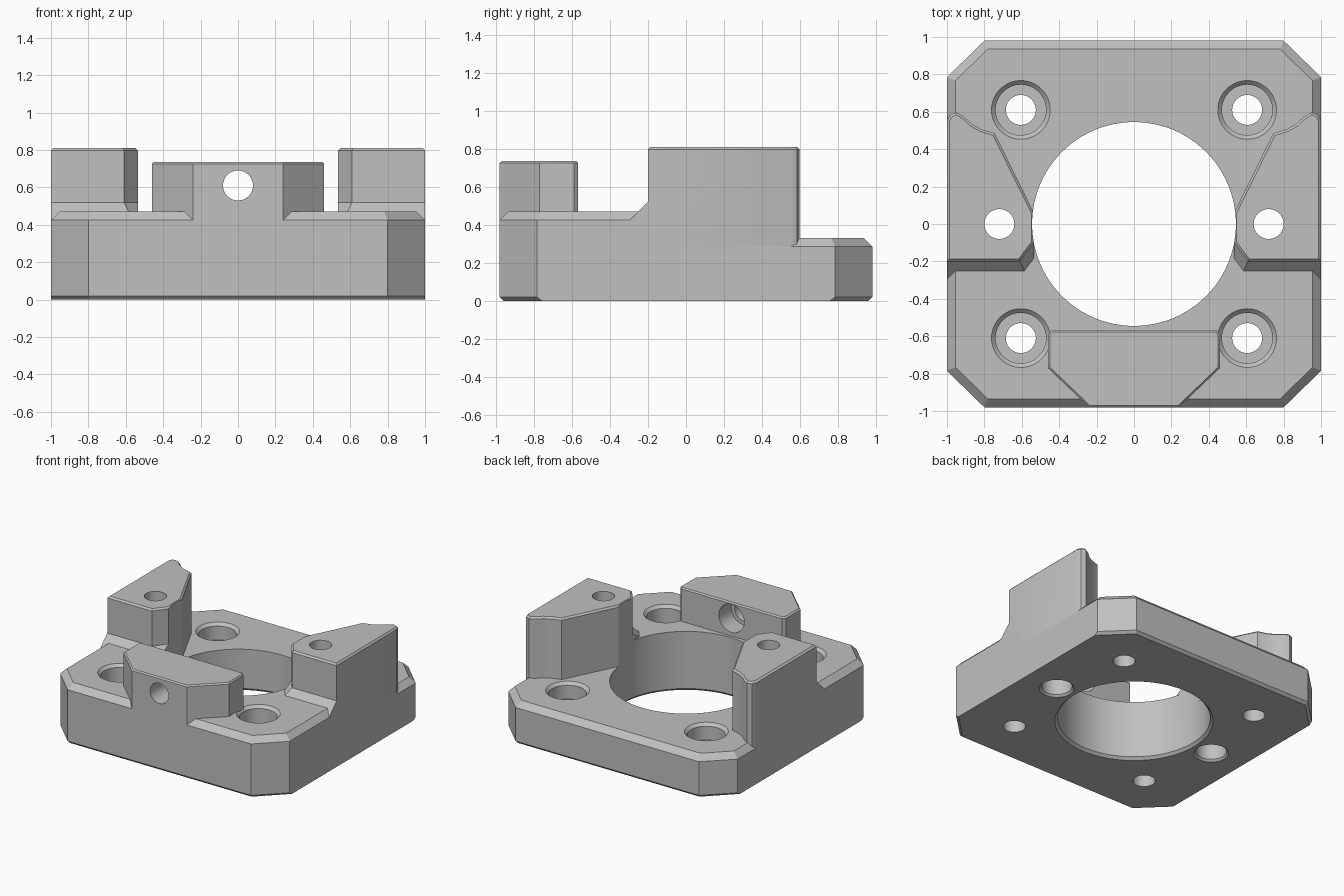
import bpy
import bmesh
from math import sin, cos, pi
from mathutils import Matrix, Vector

cube = bpy.data.objects.get("Cube")
if cube:
    bpy.data.objects.remove(cube, do_unlink=True)

# Single bare grey finish
grey = bpy.data.materials.new("plain_grey")
grey.use_nodes = True
COLOUR = (0.53, 0.53, 0.53, 1)
grey.diffuse_color = COLOUR
grey.node_tree.nodes["Principled BSDF"].inputs["Base Color"].default_value = COLOUR


def inset(poly, dists):
    """Move each edge of a counter-clockwise outline inwards by its own distance."""
    n = len(poly)
    if not isinstance(dists, (list, tuple)):
        dists = [dists] * n
    lines = []
    for i in range(n):
        a, b = Vector(poly[i]), Vector(poly[(i + 1) % n])
        d = (b - a).normalized()
        lines.append((a + Vector((-d.y, d.x)) * dists[i], d))
    out = []
    for i in range(n):
        (p, d), (q, e) = lines[i - 1], lines[i]
        t = (q - p).cross(e) / d.cross(e)
        out.append(tuple(p + d * t))
    return out


def loft(name, layers, matrix=Matrix()):
    """Solid through stacked outlines, given as (outline, z)."""
    bm = bmesh.new()
    rings = [[bm.verts.new((x, y, z)) for x, y in poly] for poly, z in layers]
    n = len(rings[0])
    bm.faces.new(rings[0][::-1])
    bm.faces.new(rings[-1])
    for low, high in zip(rings, rings[1:]):
        for i in range(n):
            j = (i + 1) % n
            bm.faces.new((low[i], low[j], high[j], high[i]))
    bmesh.ops.recalc_face_normals(bm, faces=bm.faces)
    bm.transform(matrix)
    mesh = bpy.data.meshes.new(name)
    bm.to_mesh(mesh)
    bm.free()
    mesh.materials.append(grey)
    obj = bpy.data.objects.new(name, mesh)
    bpy.context.collection.objects.link(obj)
    return obj


def drill(profile, matrix=Matrix(), sides=48):
    """Turned cutter from (radius, height) steps."""
    circle = [(cos(2 * pi * i / sides), sin(2 * pi * i / sides)) for i in range(sides)]
    cutter = loft("cutter", [([(x * r, y * r) for x, y in circle], z)
                             for r, z in profile], matrix)
    cutter.hide_render = True
    return cutter


def finish(obj, cutters):
    """Cut the holes and shade the round walls smooth."""
    bpy.ops.object.select_all(action="DESELECT")
    bpy.context.view_layer.objects.active = obj
    obj.select_set(True)
    for cutter in cutters:
        mod = obj.modifiers.new("hole", "BOOLEAN")
        mod.operation = "DIFFERENCE"
        mod.solver = "EXACT"
        mod.object = cutter
        bpy.ops.object.modifier_apply(modifier=mod.name)
    bpy.ops.object.shade_smooth_by_angle()


HOLE = 0.08
BACK_TOP, FRONT_TOP = 0.33, 0.47
EDGE = 0.045

# Cutters: centre bore, post holes, corner screw holes
bore = drill([(0.565, -0.1), (0.565, 0), (0.545, 0.02), (0.545, 1.2)], sides=96)
post_holes = [drill([(0.125, -0.1), (0.125, 0), (0.11, 0.015), (0.11, 0.22),
                     (HOLE, 0.22), (HOLE, 1.2)], Matrix.Translation((s * 0.72, 0, 0)))
              for s in (-1, 1)]


def screw_holes(side, top):
    steps = [(HOLE, -0.1), (HOLE, 0.2), (0.135, 0.2), (0.135, top - 0.022),
             (0.157, top), (0.157, top + 0.1)]
    return [drill(steps, Matrix.Translation((s * 0.605, side * 0.61, 0)))
            for s in (-1, 1)]


back_screws = screw_holes(1, BACK_TOP)
front_screws = screw_holes(-1, FRONT_TOP)

# Base plate, bottom edge chamfered except along the two sides
octagon = [(-0.8, -0.98), (0.8, -0.98), (1, -0.785), (1, 0.785),
           (0.8, 0.98), (-0.8, 0.98), (-1, 0.785), (-1, -0.785)]
foot = [0.02, 0.02, 0, 0.02] * 2
base = loft("base_plate", [(inset(octagon, foot), 0), (octagon, 0.02),
                           (octagon, BACK_TOP - EDGE),
                           (inset(octagon, EDGE), BACK_TOP)])
finish(base, [bore] + post_holes + back_screws + front_screws)

# Raised front half of the plate
half = [(-0.8, -0.98), (0.8, -0.98), (1, -0.785), (1, -0.05), (-1, -0.05), (-1, -0.785)]
step = loft("front_step", [(half, 0.25), (half, FRONT_TOP - EDGE),
                           (inset(half, EDGE), FRONT_TOP)])
finish(step, [bore] + post_holes + front_screws)

# Side posts with a sloped skirt on the front
post = [(1, -0.2), (1, 0.55), (0.985, 0.583), (0.95, 0.597), (0.91, 0.575),
        (0.87, 0.537), (0.82, 0.508), (0.745, 0.485), (0.535, 0.06),
        (0.535, -0.1), (0.61, -0.2)]
flare = [0] * 9 + [-0.095, -0.095]
skirt = inset(post, flare)
post_layers = [(skirt, 0.25), (skirt, 0.425), (post, 0.52), (post, 0.797),
               (inset(post, 0.013), 0.81)]
for name, side, hole in (("right_post", -1, post_holes[0]), ("left_post", 1, post_holes[1])):
    layers = [([(side * x, y) for x, y in poly], z) for poly, z in post_layers]
    finish(loft(name, layers), [bore, hole])

# Front block with a cross hole, wider on the inner side
right_half = [(0.24, -0.98), (0.46, -0.77), (0.46, -0.59), (0.44, -0.567)]
block = right_half + [(-x, y) for x, y in reversed(right_half)]
front_block = loft("front_block", [(block, 0.25), (block, 0.725),
                                   (inset(block, 0.01), 0.735)])
along_y = Matrix.Translation((0, 0, 0.61)) @ Matrix.Rotation(-pi / 2, 4, "X")
cross_hole = drill([(HOLE, -1.2), (HOLE, -0.72), (0.11, -0.72), (0.11, -0.4)], along_y)
finish(front_block, [cross_hole])

# Remove the cutters
for cutter in [bore, cross_hole] + post_holes + back_screws + front_screws:
    bpy.data.objects.remove(cutter, do_unlink=True)
